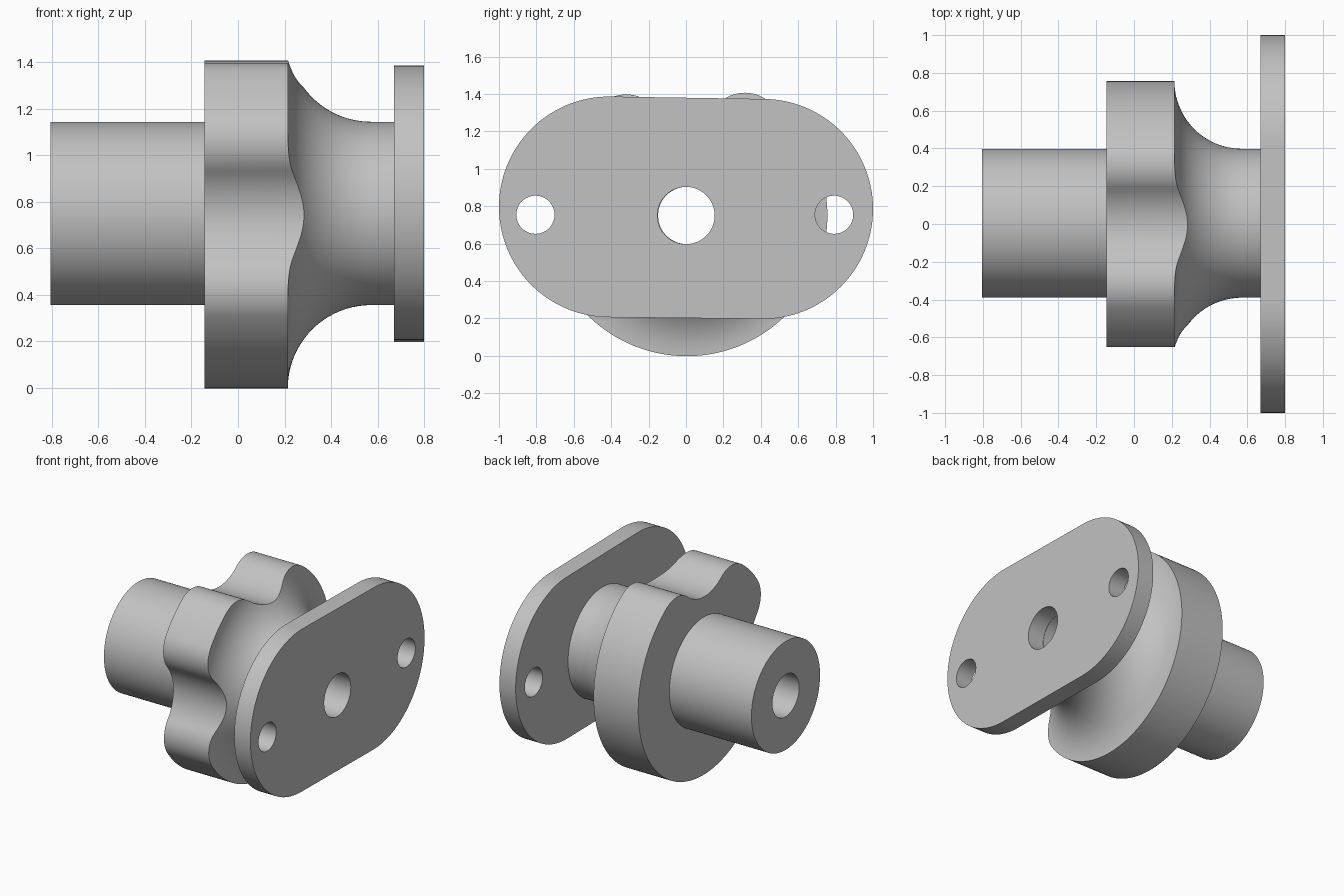
import bpy, bmesh
from math import sin, cos, asin, atan2, sqrt, pi, radians
from mathutils import Matrix

cube = bpy.data.objects.get("Cube")
if cube:
    bpy.data.objects.remove(cube, do_unlink=True)

grey = bpy.data.materials.new("grey")
grey.use_nodes = True
grey.diffuse_color = (0.54, 0.54, 0.54, 1)
grey.node_tree.nodes["Principled BSDF"].inputs["Base Color"].default_value = grey.diffuse_color

AXIS_Y, AXIS_Z = 0.004, 0.75     # shaft axis runs along x
BORE, HUB, RIM = 0.153, 0.394, 0.752
BACK, PLATE_IN, PLATE_OUT = -0.145, 0.67, 0.80
FILLET_X, FILLET_R = 0.572, RIM - HUB

# Rim outline: a disc with two rounded notches, made of tangent arcs
LOBE_R, PEAK, VALLEY = 0.2, 0.652, 0.54
lobe_v = PEAK - LOBE_R
lobe_c = RIM - LOBE_R
lobe_u = sqrt(lobe_c ** 2 - lobe_v ** 2)
gap = VALLEY - lobe_v
notch_r = (lobe_u ** 2 + gap ** 2 - LOBE_R ** 2) / (2 * (LOBE_R - gap))
notch_c = VALLEY + notch_r
share = notch_r / (notch_r + LOBE_R)
bend = atan2(lobe_u * share, notch_c + (lobe_v - notch_c) * share)
lobe_angle = atan2(lobe_u, lobe_v)
NOTCHES = [radians(90.8), radians(180.8)]


def rim_radius(theta):
    d = min(abs((theta - n + pi) % (2 * pi) - pi) for n in NOTCHES)
    if d >= lobe_angle:
        return RIM
    if d > bend:
        k = d - lobe_angle
        return lobe_c * cos(k) + sqrt(LOBE_R ** 2 - (lobe_c * sin(k)) ** 2)
    return notch_c * cos(d) - sqrt(notch_r ** 2 - (notch_c * sin(d)) ** 2)


def section(theta, steps=20):
    """Closed (x, radius) loop of the hub at one angle."""
    rim = rim_radius(theta)
    start = asin(min(1, max(0, (RIM - rim) / FILLET_R)))
    pts = [(-0.805, BORE), (-0.805, HUB), (BACK, HUB), (BACK, rim)]
    for i in range(steps + 1):
        a = start + (pi / 2 - start) * i / steps
        pts.append((FILLET_X - FILLET_R * cos(a), RIM - FILLET_R * sin(a)))
    return pts + [(PLATE_IN, HUB), (PLATE_IN, BORE)]


def finish(obj):
    obj.data.materials.clear()
    obj.data.materials.append(grey)
    bpy.ops.object.select_all(action='DESELECT')
    obj.select_set(True)
    bpy.context.view_layer.objects.active = obj
    bpy.ops.object.shade_smooth_by_angle(angle=radians(25))


# Hub with notched rim and concave neck
SEGMENTS = 256
bm = bmesh.new()
rings = []
for i in range(SEGMENTS):
    t = 2 * pi * i / SEGMENTS
    rings.append([bm.verts.new((x, AXIS_Y + r * cos(t), AXIS_Z + r * sin(t)))
                  for x, r in section(t)])
for a, b in zip(rings, rings[1:] + rings[:1]):
    for j in range(len(a)):
        k = (j + 1) % len(a)
        bm.faces.new((a[j], a[k], b[k], b[j]))
bmesh.ops.recalc_face_normals(bm, faces=bm.faces)
mesh = bpy.data.meshes.new("notched_hub")
bm.to_mesh(mesh)
bm.free()
hub = bpy.data.objects.new("notched_hub", mesh)
bpy.context.collection.objects.link(hub)
finish(hub)


# Mounting plate: rounded outline with three holes, extruded along x
def arc(cy, cz, r, first, last, count):
    return [(cy + r * cos(first + (last - first) * i / count),
             cz + r * sin(first + (last - first) * i / count)) for i in range(count + 1)]


outline = (arc(0.412, 0.785, 0.588, -pi / 2, pi / 2, 64)
           + arc(-0.41, 0.796, 0.59, pi / 2, 3 * pi / 2, 64))
holes = [arc(y, AXIS_Z + 0.004 * (r < BORE), r, 0, 2 * pi, 64)[:-1]
         for y, r in ((-0.805, 0.102), (AXIS_Y - 0.004, BORE), (0.792, 0.102))]

curve = bpy.data.curves.new("plate_outline", 'CURVE')
curve.dimensions = '2D'
curve.fill_mode = 'BOTH'
curve.extrude = (PLATE_OUT - PLATE_IN) / 2
for loop in [outline] + holes:
    spline = curve.splines.new('POLY')
    spline.points.add(len(loop) - 1)
    for point, (y, z) in zip(spline.points, loop):
        point.co = (y, z, 0, 1)
    spline.use_cyclic_u = True
source = bpy.data.objects.new("plate_outline", curve)
bpy.context.collection.objects.link(source)
bpy.context.view_layer.update()
plate_mesh = bpy.data.meshes.new_from_object(
    source.evaluated_get(bpy.context.evaluated_depsgraph_get()))
bpy.data.objects.remove(source, do_unlink=True)

# Turn the flat outline into the y-z plane and weld its seams
to_side = Matrix(((0, 0, 1, (PLATE_IN + PLATE_OUT) / 2),
                  (1, 0, 0, 0), (0, 1, 0, 0), (0, 0, 0, 1)))
bm = bmesh.new()
bm.from_mesh(plate_mesh)
bmesh.ops.transform(bm, matrix=to_side, verts=bm.verts)
bmesh.ops.remove_doubles(bm, verts=bm.verts, dist=0.0001)
bmesh.ops.recalc_face_normals(bm, faces=bm.faces)
bm.to_mesh(plate_mesh)
bm.free()
plate_mesh.name = "mounting_plate"
plate = bpy.data.objects.new("mounting_plate", plate_mesh)
bpy.context.collection.objects.link(plate)
finish(plate)
